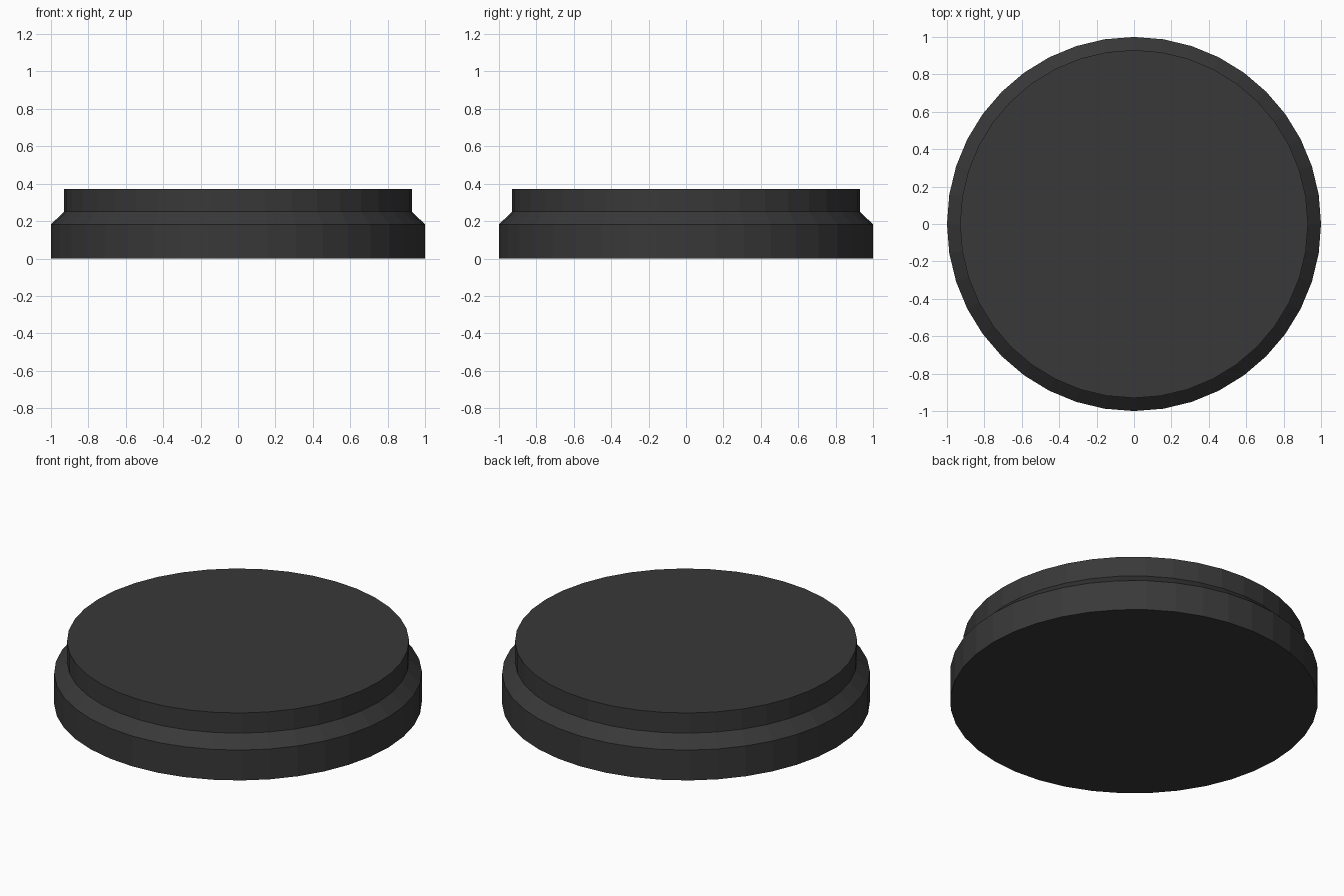
import bpy, bmesh, math

if "Cube" in bpy.data.objects:
    bpy.data.objects.remove(bpy.data.objects["Cube"])

SIDES = 40
# Outer profile (radius, height) from the base up
PROFILE = [(1.0, 0.0), (1.0, 0.182), (0.93, 0.251), (0.93, 0.372)]

bm = bmesh.new()
rings = []
for r, z in PROFILE:
    rings.append([bm.verts.new((r * math.cos(2 * math.pi * i / SIDES),
                                r * math.sin(2 * math.pi * i / SIDES), z))
                  for i in range(SIDES)])

# Side walls and chamfer
for low, high in zip(rings, rings[1:]):
    for i in range(SIDES):
        j = (i + 1) % SIDES
        bm.faces.new((low[i], low[j], high[j], high[i]))

# Bottom and top caps
bm.faces.new(rings[0][::-1])
bm.faces.new(rings[-1])

mesh = bpy.data.meshes.new("stepped_disc")
bm.to_mesh(mesh)
bm.free()

# Dark grey finish
mat = bpy.data.materials.new("dark_grey")
mat.diffuse_color = (0.04, 0.04, 0.04, 1)
mat.use_nodes = True
mat.node_tree.nodes["Principled BSDF"].inputs["Base Color"].default_value = mat.diffuse_color
mesh.materials.append(mat)

disc = bpy.data.objects.new("stepped_disc", mesh)
bpy.context.collection.objects.link(disc)
